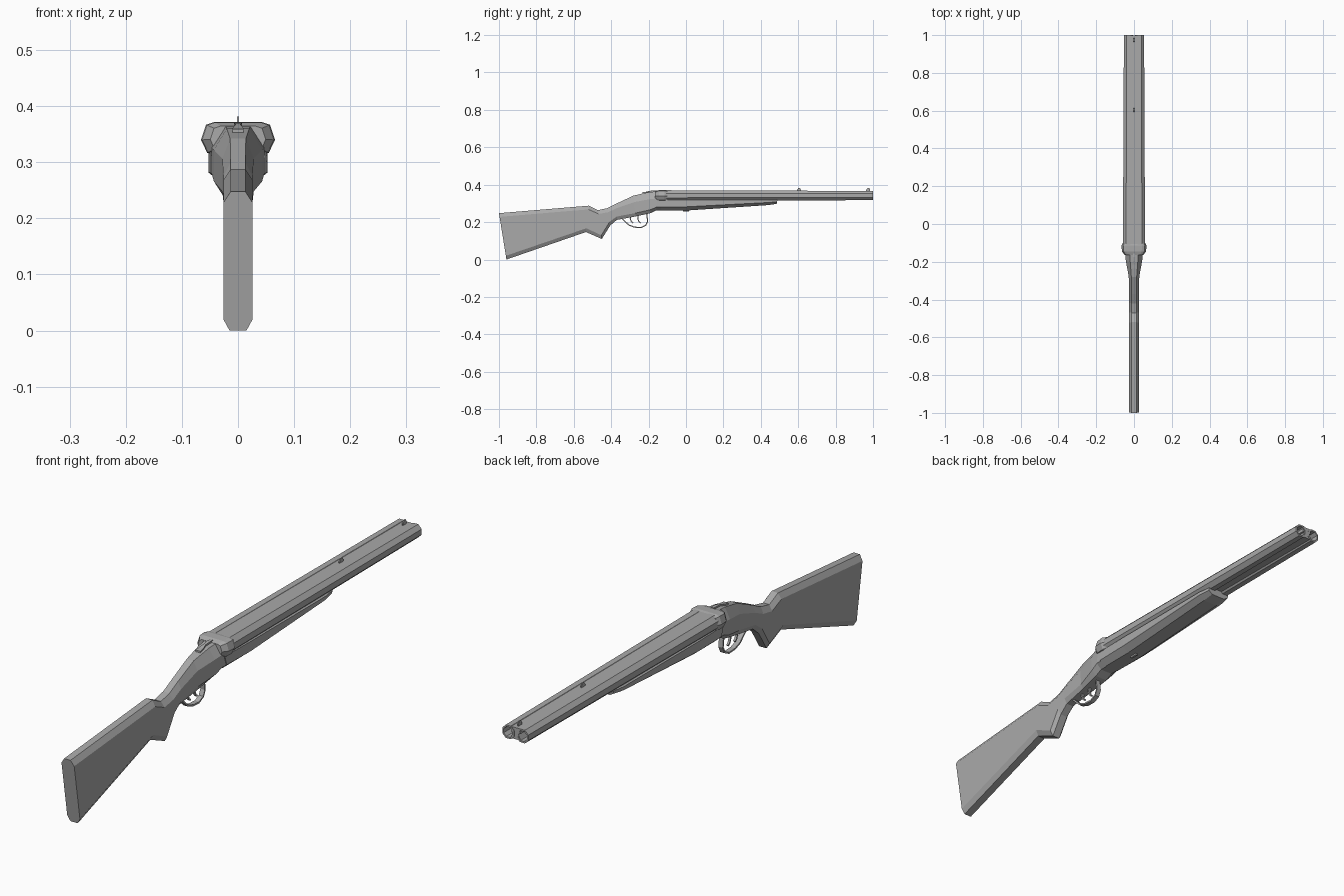
import bpy, bmesh, math
from mathutils import Vector

if "Cube" in bpy.data.objects:
    bpy.data.objects.remove(bpy.data.objects["Cube"])

grey = bpy.data.materials.new("plain grey")
grey.diffuse_color = (0.4, 0.4, 0.4, 1)
grey.use_nodes = True
grey.node_tree.nodes["Principled BSDF"].inputs["Base Color"].default_value = grey.diffuse_color


def loft(name, rings, caps=(True, True)):
    """Skin a list of equal-sized closed rings."""
    bm = bmesh.new()
    vs = [[bm.verts.new(p) for p in r] for r in rings]
    n = len(rings[0])
    for a, b in zip(vs, vs[1:]):
        for i in range(n):
            j = (i + 1) % n
            bm.faces.new((a[i], a[j], b[j], b[i]))
    if caps[0]:
        bm.faces.new(vs[0])
    if caps[1]:
        bm.faces.new(vs[-1])
    bmesh.ops.recalc_face_normals(bm, faces=bm.faces)
    me = bpy.data.meshes.new(name)
    bm.to_mesh(me)
    bm.free()
    me.materials.append(grey)
    ob = bpy.data.objects.new(name, me)
    bpy.context.collection.objects.link(ob)
    return ob


def section(yt, zt, yb, zb, hw, ht, hb, ct, cb):
    """Chamfered symmetric section leaning from (yt, zt) to (yb, zb)."""
    half = [(ht, zt), (hw, zt - ct), (hw, zb + cb), (hb, zb)]
    pts = half + [(-x, z) for x, z in reversed(half)]
    return [(x, yb + (yt - yb) * (z - zb) / (zt - zb), z) for x, z in pts]


def box(name, x0, x1, y0, y1, z0, z1):
    return loft(name, [[(x0, y, z0), (x1, y, z0), (x1, y, z1), (x0, y, z1)]
                       for y in (y0, y1)])


# Shoulder stock, grip and receiver
loft("stock_and_receiver", [section(*s) for s in (
    (-1.00, .248, -.96, .000, .026, .013, .015, .020, .020),
    (-.520, .288, -.535, .147, .026, .013, .015, .020, .020),
    (-.470, .264, -.450, .110, .026, .013, .015, .020, .020),
    (-.420, .275, -.405, .182, .026, .013, .015, .022, .020),
    (-.370, .300, -.370, .212, .026, .013, .015, .025, .018),
    (-.280, .342, -.270, .230, .028, .014, .020, .035, .018),
    (-.200, .360, -.190, .248, .043, .020, .025, .038, .018),
    (-.150, .365, -.160, .262, .047, .023, .025, .038, .018),
    (-.110, .365, -.110, .262, .047, .023, .025, .038, .018),
    (.000, .340, .000, .262, .047, .023, .025, .020, .018))])

# Fore-end under the barrels
loft("fore_end", [section(*s) for s in (
    (-.150, .322, -.130, .262, .050, .045, .028, .004, .020),
    (.000, .322, .000, .262, .053, .048, .028, .004, .020),
    (.440, .322, .440, .291, .053, .048, .030, .004, .014),
    (.490, .322, .485, .298, .045, .040, .028, .004, .010))])

# Breech block, wider than the barrels
breech = [(.042, .372), (.057, .367), (.066, .340), (.055, .317), (.040, .312)]
breech += [(-x, z) for x, z in reversed(breech)]
loft("breech", [[(x * s, y, .342 + (z - .342) * s) for x, z in breech]
                for y, s in ((-.165, .75), (-.145, .97), (-.115, 1), (-.10, .90))])


def oct_ring(cx, y, cz, r):
    return [(cx + r * math.cos(math.radians(22.5 + 45 * i)), y,
             cz + r * math.sin(math.radians(22.5 + 45 * i))) for i in range(8)]


# Twin hollow barrels
for side, label in ((1, "right"), (-1, "left")):
    loft("barrel_" + label, [oct_ring(side * x, y, .342, r) for x, y, r in (
        (.030, -.13, .031), (.029, 1.0, .0265),
        (.029, 1.0, .020), (.029, .80, .020))])

# Ribs joining the barrels, top and bottom
loft("top_rib", [[(-w, y, .345), (w, y, .345), (w, y, z), (-w, y, z)]
                 for w, y, z in ((.018, -.12, .370), (.018, .998, .365))])
loft("bottom_rib", [[(-.022, y, .322), (.022, y, .322), (.010, y, .345), (-.010, y, .345)]
                    for y in (-.12, .998)])

# Sights
for name, y in (("middle_sight", .605), ("front_sight", .975)):
    loft(name, [[(-.002, y + a, .364), (.002, y + a, .364), (.002, y + a, z), (-.002, y + a, z)]
                for a, z in ((-.012, .372), (-.005, .382), (.005, .382), (.010, .372))])

# Opening lever and its pivot on the tang
loft("lever", [[(-w, y, z - .006), (w, y, z - .006), (w, y, z), (-w, y, z)]
               for w, y, z in ((.010, -.235, .359), (.009, -.215, .362), (.004, -.195, .367),
                               (.007, -.175, .370), (.005, -.155, .370))])


def strap(name, path, w, t):
    """Flat strap following a path in the side plane."""
    rings = []
    for i, (y, z) in enumerate(path):
        a, b = path[max(i - 1, 0)], path[min(i + 1, len(path) - 1)]
        d = Vector((b[0] - a[0], b[1] - a[1])).normalized() * t
        ny, nz = -d.y, d.x
        rings.append([(-w, y - ny, z - nz), (w, y - ny, z - nz),
                      (w, y + ny, z + nz), (-w, y + ny, z + nz)])
    return loft(name, rings)


# Trigger guard and triggers
strap("trigger_guard", [(-.345, .222), (-.325, .203), (-.305, .184), (-.275, .173), (-.240, .171),
                        (-.215, .183), (-.205, .205), (-.210, .245)], .009, .003)
for name, y in (("rear_trigger", -.295), ("front_trigger", -.255)):
    strap(name, [(y, .240), (y - .003, .218), (y + .003, .203), (y + .012, .195)], .004, .003)

# Hinge pin under the receiver
box("hinge_pin", -.004, .004, -.015, .015, .256, .266)
